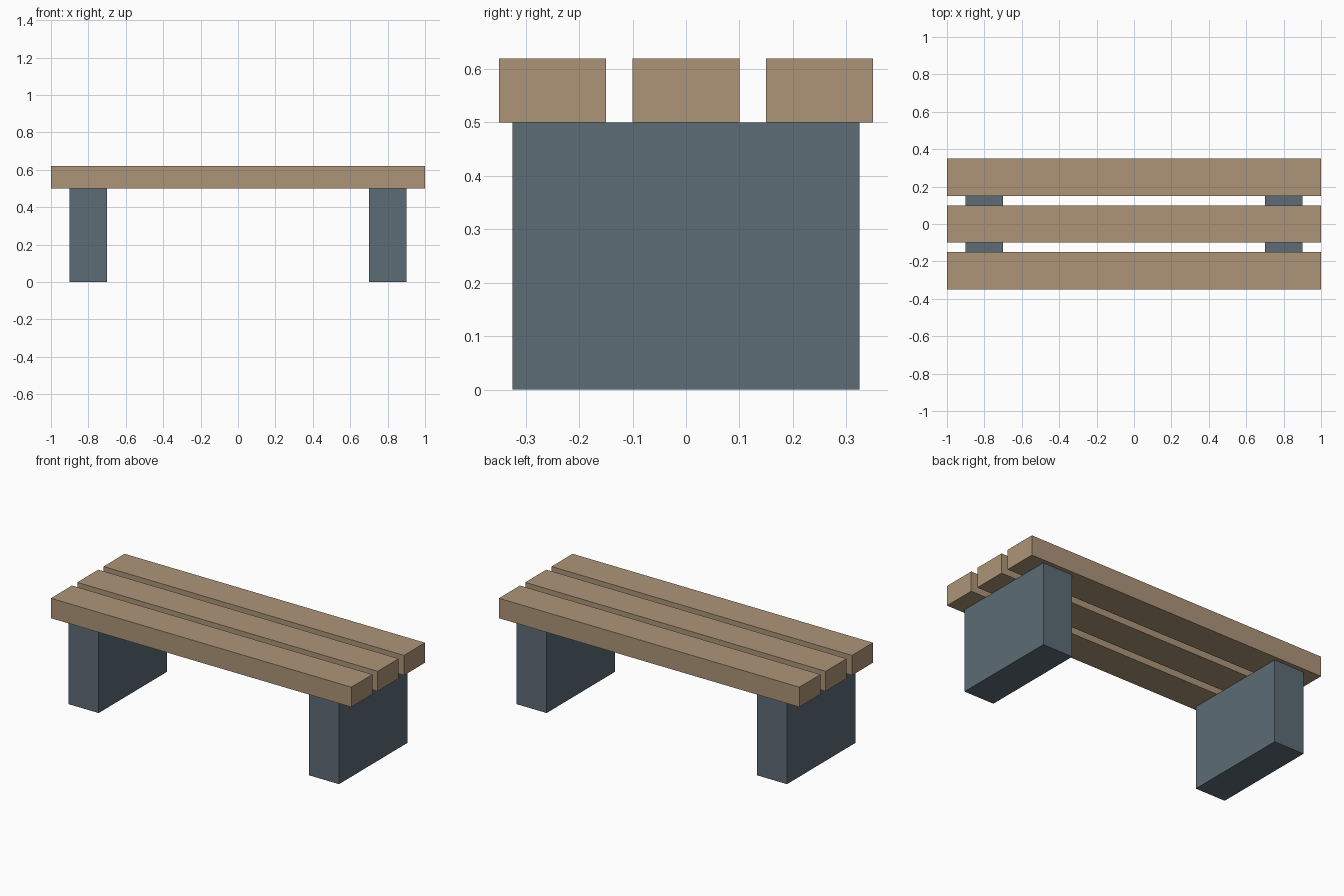
import bpy

# Remove the default cube
default = bpy.data.objects.get("Cube")
if default:
    bpy.data.objects.remove(default, do_unlink=True)


def make_material(name, rgb):
    mat = bpy.data.materials.new(name)
    mat.use_nodes = True
    color = (*rgb, 1.0)
    mat.diffuse_color = color
    mat.node_tree.nodes["Principled BSDF"].inputs["Base Color"].default_value = color
    return mat


def add_box(name, size, center, mat):
    bpy.ops.mesh.primitive_cube_add(size=1, location=center)
    obj = bpy.context.object
    obj.name = name
    obj.scale = size
    bpy.ops.object.transform_apply(location=False, rotation=False, scale=True)
    obj.data.materials.append(mat)
    return obj


wood = make_material("tan wood", (0.42, 0.30, 0.19))
stone = make_material("slate stone", (0.108, 0.151, 0.18))

LEG_HEIGHT = 0.5
PLANK_THICKNESS = 0.12
PLANK_WIDTH = 0.2
PLANK_PITCH = 0.25

# Block legs
for side, sign in (("left", 1), ("right", -1)):
    add_box(f"{side}_leg", (0.2, 0.65, LEG_HEIGHT),
            (sign * 0.8, 0, LEG_HEIGHT / 2), stone)

# Seat planks
for step, place in enumerate(("front", "middle", "back"), start=-1):
    add_box(f"{place}_seat_plank", (2, PLANK_WIDTH, PLANK_THICKNESS),
            (0, step * PLANK_PITCH, LEG_HEIGHT + PLANK_THICKNESS / 2), wood)
